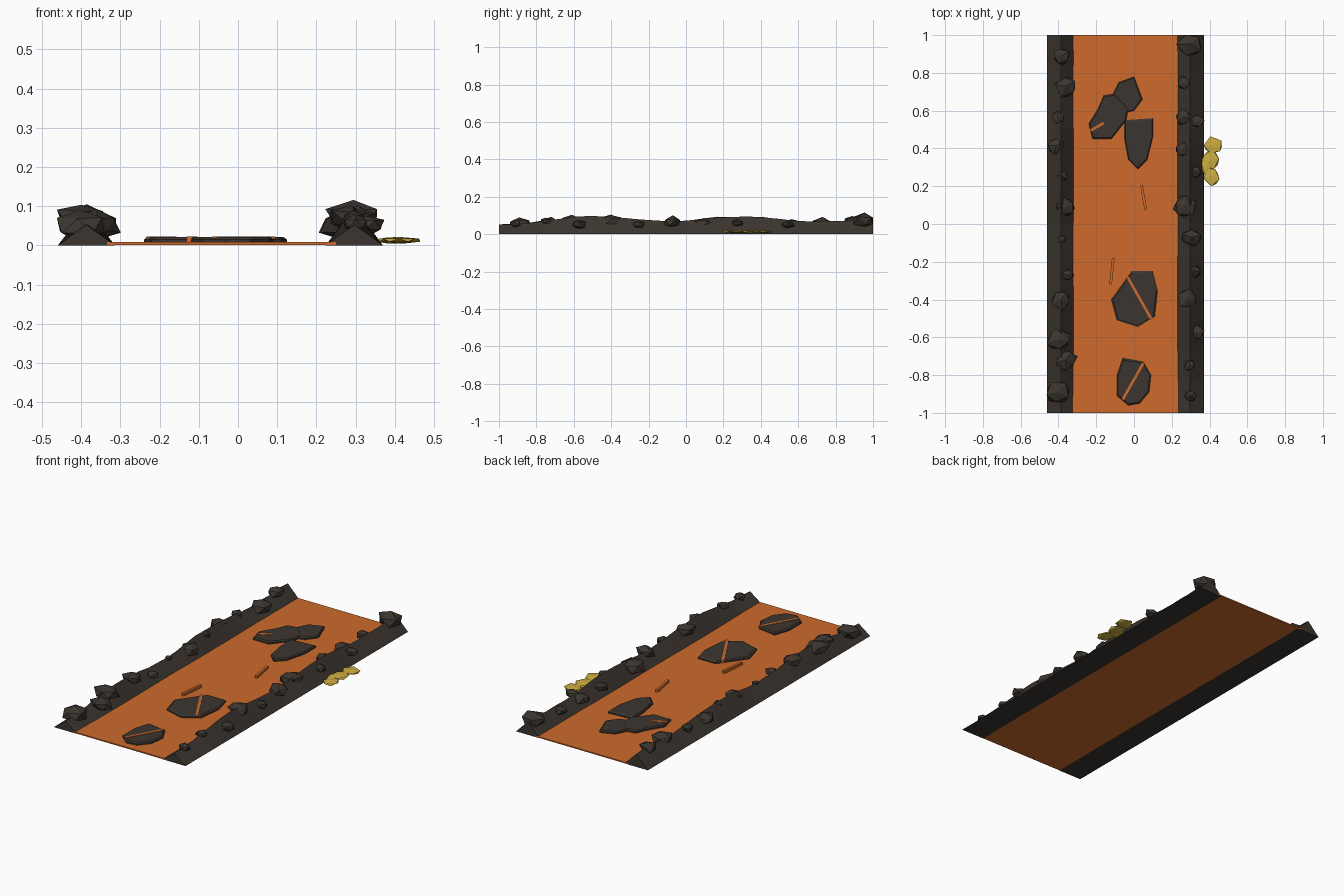
import bpy, bmesh, math, random
from mathutils import Vector

random.seed(7)
if "Cube" in bpy.data.objects:
    bpy.data.objects.remove(bpy.data.objects["Cube"])


def material(name, rgb):
    m = bpy.data.materials.new(name)
    m.use_nodes = True
    m.diffuse_color = (*rgb, 1)
    bsdf = m.node_tree.nodes["Principled BSDF"]
    bsdf.inputs["Base Color"].default_value = (*rgb, 1)
    bsdf.inputs["Roughness"].default_value = 0.9
    return m


LAVA = material("lava orange", (0.62, 0.145, 0.025))
STONE = material("dark stone", (0.045, 0.036, 0.029))
SULFUR = material("sulfur yellow", (0.62, 0.43, 0.05))


def finish(name, bm, mat):
    bmesh.ops.recalc_face_normals(bm, faces=bm.faces)
    mesh = bpy.data.meshes.new(name)
    bm.to_mesh(mesh)
    bm.free()
    mesh.materials.append(mat)
    obj = bpy.data.objects.new(name, mesh)
    bpy.context.collection.objects.link(obj)
    return obj


def box(name, centre, size, mat, angle=0):
    bm = bmesh.new()
    bmesh.ops.create_cube(bm, size=1)
    bmesh.ops.scale(bm, vec=size, verts=bm.verts)
    obj = finish(name, bm, mat)
    obj.location = centre
    obj.rotation_euler.z = angle
    return obj


def ridge_height(y):
    return 0.082 + 0.013 * math.sin(8 * y - 0.6) - 0.02 * abs(y) ** 6


# Banks: triangular ridge with an uneven crest
def bank(name, cx, half=0.073, steps=24):
    bm = bmesh.new()
    rings = []
    for i in range(steps + 1):
        y = -1 + 2 * i / steps
        crest = ridge_height(y) + (random.uniform(-0.004, 0.004) if 0 < i < steps else 0)
        rings.append([bm.verts.new(p) for p in
                      ((cx - half, y, 0), (cx + half, y, 0), (cx, y, crest))])
    for a, b in zip(rings, rings[1:]):
        for k in range(3):
            j = (k + 1) % 3
            bm.faces.new((a[k], a[j], b[j], b[k]))
    bm.faces.new(rings[0])
    bm.faces.new(rings[-1])
    finish(name, bm, STONE)


# Chunk: jittered low-poly ball, kept within the tile ends
def chunk(name, centre, size, mat, jitter=0.2):
    bm = bmesh.new()
    bmesh.ops.create_icosphere(bm, subdivisions=1, radius=1)
    turn = random.uniform(0, math.tau)
    c, s = math.cos(turn), math.sin(turn)
    for v in bm.verts:
        p = v.co * random.uniform(1 - jitter, 1 + jitter)
        p = Vector((p.x * c - p.y * s, p.x * s + p.y * c, p.z))
        v.co = [centre[i] + p[i] * size[i] for i in range(3)]
        v.co.y = max(-1, min(1, v.co.y))
        v.co.z = max(0.002, v.co.z)
    bmesh.ops.convex_hull(bm, input=bm.verts)
    finish(name, bm, mat)


# Crust plate: outline raised above the lava with a sloping rim
def plate(name, outline, top=0.021):
    n = len(outline)
    cx = sum(p[0] for p in outline) / n
    cy = sum(p[1] for p in outline) / n
    bm = bmesh.new()
    rows = []
    for z, f in ((0.004, 1.0), (0.015, 1.0), (top, 0.93)):
        rows.append([bm.verts.new((cx + (x - cx) * f, cy + (y - cy) * f, z)) for x, y in outline])
    for a, b in zip(rows, rows[1:]):
        for k in range(n):
            j = (k + 1) % n
            bm.faces.new((a[k], a[j], b[j], b[k]))
    bm.faces.new(rows[0])
    bm.faces.new(rows[-1])
    finish(name, bm, STONE)


# Glowing crack: thin bar between two points
def crack(name, start, end, width=0.014):
    a, b = Vector(start), Vector(end)
    d, mid = b - a, (a + b) / 2
    box(name, (mid.x, mid.y, 0.014), (d.length, width, 0.018), LAVA, math.atan2(d.y, d.x))


# Lava bed
box("lava_bed", (-0.0425, 0, 0.0045), (0.585, 2, 0.007), LAVA)

# Banks and the rocks on them: x, y, radius
BANKS = {
    "right": (-0.387, [
        (-.385, .89, .05), (-.36, .73, .06), (-.40, .565, .037), (-.41, .415, .048),
        (-.38, .255, .032), (-.36, .09, .053), (-.38, -.08, .02), (-.35, -.27, .034),
        (-.385, -.40, .06), (-.40, -.61, .067), (-.36, -.72, .06), (-.405, -.89, .065)]),
    "left": (0.297, [
        (.295, .955, .068), (.262, .75, .037), (.262, .565, .047), (.335, .545, .037),
        (.262, .395, .042), (.325, .275, .034), (.27, .10, .064), (.305, -.07, .053),
        (.32, -.25, .038), (.285, -.40, .057), (.33, -.575, .045), (.295, -.75, .032),
        (.30, -.91, .037)]),
}
for side, (cx, rocks) in BANKS.items():
    bank(side + "_bank", cx)
    for i, (x, y, r) in enumerate(rocks):
        slope = ridge_height(y) * (1 - min(1, abs(x - cx) / 0.073))
        z = max(0.052, min(0.07, slope))
        chunk(f"{side}_rock_{i + 1}", (x, y, z), (r, r * 0.95, r * 0.62), STONE)

# Floating crust plates
plate("crust_front", [(-.06, -.71), (.05, -.73), (.09, -.80), (.08, -.89),
                      (.03, -.95), (-.03, -.96), (-.09, -.91), (-.09, -.80)])
plate("crust_middle", [(-.01, -.25), (.10, -.25), (.125, -.35), (.11, -.49), (.02, -.545),
                       (-.09, -.51), (-.12, -.40), (-.09, -.36), (-.04, -.29)])
plate("crust_back", [(-.05, .55), (.10, .56), (.10, .46), (.07, .34),
                     (.02, .29), (-.03, .34), (-.05, .45)])
plate("crust_far", [(-.08, .75), (0, .78), (.045, .66), (0, .60), (-.08, .58), (-.12, .67)], 0.0205)
plate("crust_side", [(-.16, .68), (-.10, .69), (-.03, .62), (-.04, .55),
                     (-.12, .45), (-.22, .45), (-.24, .53), (-.19, .61)])

# Glowing cracks, on the plates and loose on the bed
CRACKS = [((.05, -.735), (-.06, -.93)), ((-.035, -.28), (.09, -.50)),
          ((-.23, .495), (-.16, .535)), ((.062, .075), (.04, .205)),
          ((-.124, -.32), (-.11, -.18))]
for i, (start, end) in enumerate(CRACKS):
    crack(f"crack_{i + 1}", start, end)

# Sulfur crust beside the left bank
for i, (x, y, rx, ry) in enumerate([(.418, .415, .055, .05), (.405, .34, .048, .055),
                                    (.41, .255, .045, .055), (.385, .31, .03, .05)]):
    chunk(f"sulfur_patch_{i + 1}", (x, y, 0.013), (rx, ry, 0.009), SULFUR, 0.15)
